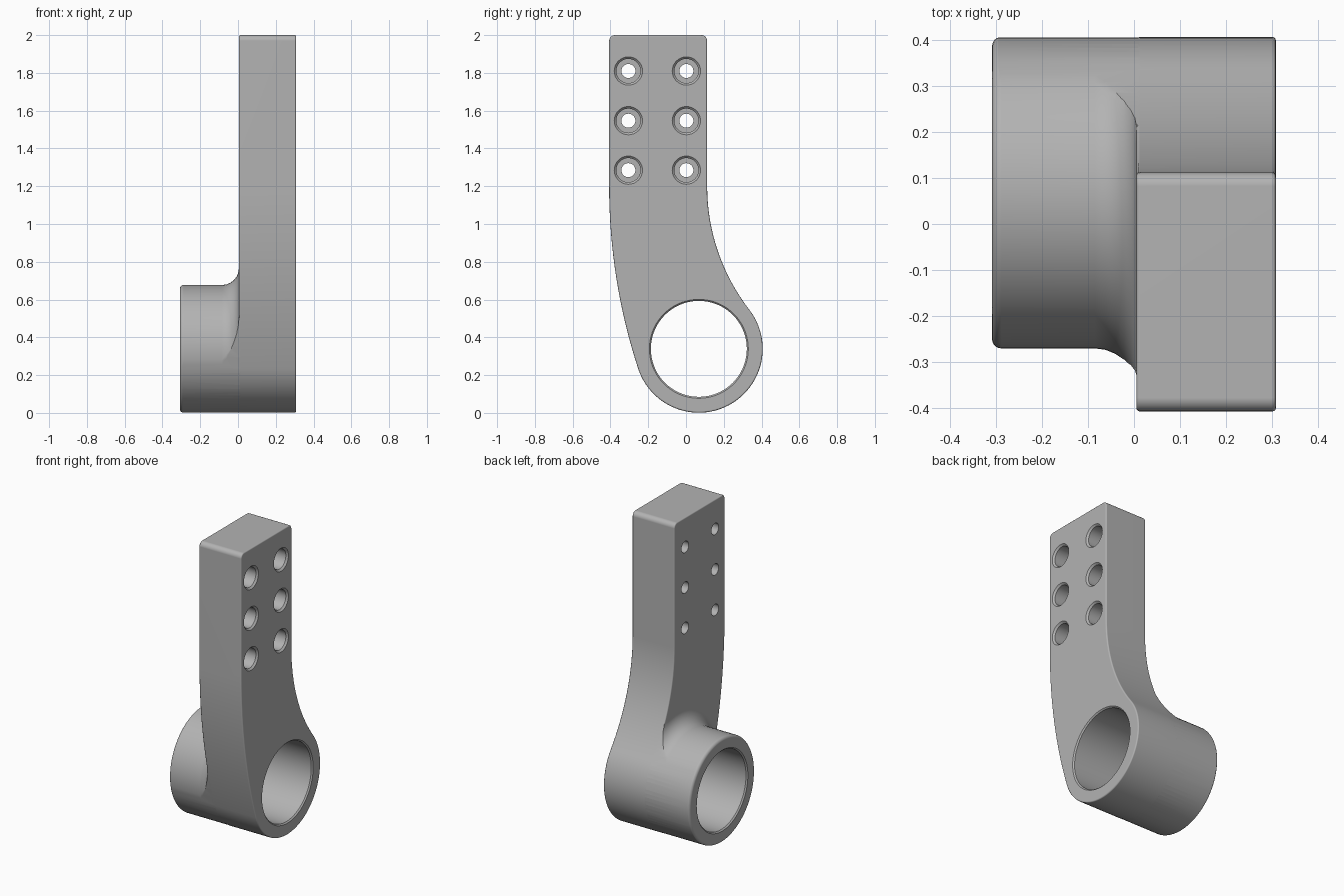
import bpy, bmesh
from math import sin, cos, pi, atan2, hypot

if "Cube" in bpy.data.objects:
    bpy.data.objects.remove(bpy.data.objects["Cube"], do_unlink=True)

grey = bpy.data.materials.new("plain grey")
grey.use_nodes = True
colour = (0.45, 0.45, 0.45, 1)
grey.diffuse_color = colour
grey.node_tree.nodes["Principled BSDF"].inputs["Base Color"].default_value = colour

CY, CZ, R = 0.068, 0.339, 0.338          # ring centre and outer radius
BORE = 0.254
FRONT, BACK, BEND, TOP = -0.407, 0.112, 1.2, 2.0
INNER, OUTER, TUBE_END = 0.005, 0.308, -0.308


def make(name, bm):
    bmesh.ops.recalc_face_normals(bm, faces=bm.faces)
    me = bpy.data.meshes.new(name)
    bm.to_mesh(me)
    bm.free()
    me.materials.append(grey)
    ob = bpy.data.objects.new(name, me)
    bpy.context.collection.objects.link(ob)
    return ob


def arc(cy, cz, r, a, b, n):
    return [(cy + r * cos(a + (b - a) * i / n), cz + r * sin(a + (b - a) * i / n))
            for i in range(n + 1)]


def outline(inset=0.0):
    """Arm silhouette: straight top, two tangent arcs and the ring circle."""
    f, b, r, c = FRONT + inset, BACK - inset, R - inset, 0.03
    h = BEND - CZ
    # radius of the hollow rear arc and the bulging front arc
    d = b - CY
    rb = (r * r - d * d - h * h) / (2 * (d - r))
    d = CY - f
    rf = (d * d + h * h - r * r) / (2 * (d - r))
    ab = atan2(h, b + rb - CY)
    af = atan2(CZ - BEND, CY - f - rf)
    pts = arc(b - c, TOP - inset - c, c, 0, pi / 2, 5)
    pts += arc(f + c, TOP - inset - c, c, pi / 2, pi, 5)
    pts += arc(f + rf, BEND, rf, pi, af + 2 * pi, 16)
    pts += arc(CY, CZ, r, af + 2 * pi, ab + 2 * pi, 48)[1:]
    pts += arc(b + rb, BEND, rb, pi + ab, pi, 16)[1:]
    return pts


def prism(name, pts, x0, x1, bevel=0.0):
    bm = bmesh.new()
    face = bm.faces.new([bm.verts.new((x0, y, z)) for y, z in pts])
    new = bmesh.ops.extrude_face_region(bm, geom=[face])["geom"]
    bmesh.ops.translate(bm, vec=(x1 - x0, 0, 0),
                        verts=[v for v in new if isinstance(v, bmesh.types.BMVert)])
    if bevel:
        rims = [e for e in bm.edges if abs(e.verts[0].co.x - e.verts[1].co.x) < 1e-5]
        bmesh.ops.bevel(bm, geom=rims, offset=bevel, segments=3, profile=0.5,
                        affect='EDGES')
    return make(name, bm)


def lathe(name, profile, y, z, n=72):
    """Solid of (x, radius) rings turned about an axis along x."""
    bm = bmesh.new()
    rings = [[bm.verts.new((x, y + r * cos(2 * pi * i / n), z + r * sin(2 * pi * i / n)))
              for i in range(n)] for x, r in profile]
    for a, b in zip(rings, rings[1:]):
        for i in range(n):
            j = (i + 1) % n
            bm.faces.new((a[i], a[j], b[j], b[i]))
    bm.faces.new(rings[0])
    bm.faces.new(rings[-1])
    return make(name, bm)


def boolean(ob, other, op):
    m = ob.modifiers.new("cut", 'BOOLEAN')
    m.object, m.operation, m.solver = other, op, 'EXACT'
    bpy.context.view_layer.objects.active = ob
    bpy.ops.object.modifier_apply(modifier=m.name)
    bpy.data.objects.remove(other, do_unlink=True)


# Flat arm with softened rims
arm = prism("bracket_arm", outline(), INNER, OUTER, 0.008)

# Tube boss: rounded free end, fillet flaring into the arm, trimmed to the silhouette
lip, fil = 0.02, 0.09
steps = [i * pi / 12 for i in range(7)]
boss = lathe("tube_boss",
             [(TUBE_END + lip * (1 - cos(t)), R - lip + lip * sin(t)) for t in steps]
             + [(INNER - fil + fil * sin(t), R + fil * (1 - cos(t))) for t in steps]
             + [(0.15, R + fil)], CY, CZ)
boolean(boss, prism("boss_trim", outline(0.001), -0.5, 0.5), 'INTERSECT')
boolean(arm, boss, 'UNION')

# Main bore with eased rims
e = 0.008
boolean(arm, lathe("bore_cutter", [
    (TUBE_END - e, BORE + 2 * e), (TUBE_END + e, BORE),
    (OUTER - e, BORE), (OUTER + e, BORE + 2 * e)], CY, CZ), 'DIFFERENCE')

# Six counterbored bolt holes with chamfered mouths
for y in (-0.305, 0.002):
    for z in (1.285, 1.547, 1.81):
        boolean(arm, lathe("bolt_cutter", [
            (INNER - 0.1, 0.037), (0.1, 0.037), (0.1, 0.064),
            (OUTER - 0.011, 0.064), (OUTER + 0.011, 0.086)], y, z, 32), 'DIFFERENCE')

# Smooth curves, crisp edges
bpy.ops.object.select_all(action='DESELECT')
arm.select_set(True)
bpy.context.view_layer.objects.active = arm
bpy.ops.object.shade_smooth_by_angle(angle=0.6)
w = arm.modifiers.new("even shading", 'WEIGHTED_NORMAL')
w.keep_sharp = True
